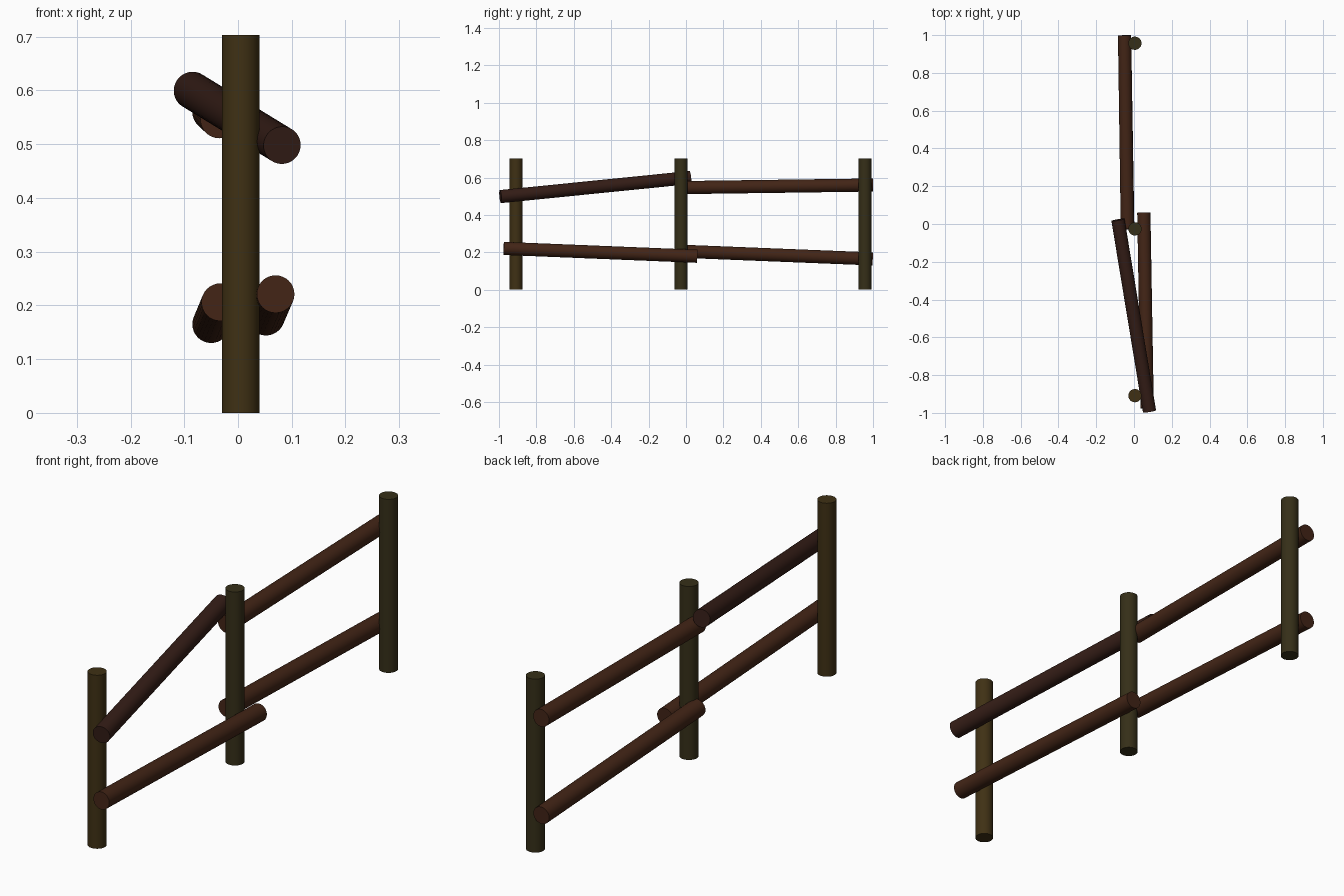
import bpy
import math
from mathutils import Vector

if "Cube" in bpy.data.objects:
    bpy.data.objects.remove(bpy.data.objects["Cube"])

RADIUS = 0.035
HEIGHT = 0.703
POST_X = 0.005


def material(name, rgb):
    mat = bpy.data.materials.new(name)
    mat.diffuse_color = (*rgb, 1.0)
    mat.use_nodes = True
    mat.node_tree.nodes["Principled BSDF"].inputs["Base Color"].default_value = mat.diffuse_color
    return mat


def log(name, start, end, mat):
    """Round timber between two end-cap centres."""
    a, b = Vector(start), Vector(end)
    axis = b - a
    bpy.ops.mesh.primitive_cylinder_add(vertices=32, radius=RADIUS, depth=axis.length)
    obj = bpy.context.object
    obj.name = name
    obj.location = (a + b) / 2
    obj.rotation_euler = axis.to_track_quat('Z', 'Y').to_euler()
    obj.data.materials.append(mat)
    bpy.ops.object.shade_smooth_by_angle(angle=math.radians(40))
    return obj


warm_post = material("warm_post_wood", (0.050, 0.030, 0.007))
green_post = material("green_post_wood", (0.036, 0.028, 0.009))
red_rail = material("red_rail_wood", (0.055, 0.018, 0.008))
dark_rail = material("dark_rail_wood", (0.034, 0.012, 0.008))

# Upright posts
for name, y, mat in (("front_post", -0.909, warm_post),
                     ("middle_post", -0.026, green_post),
                     ("back_post", 0.957, green_post)):
    log(name, (POST_X, y, 0), (POST_X, y, HEIGHT), mat)

# Rails, two per bay; the upper front one has slipped
log("front_upper_rail", (0.082, -0.992, 0.498), (-0.085, 0.022, 0.600), dark_rail)
log("front_lower_rail", (0.070, -0.975, 0.221), (0.052, 0.060, 0.179), red_rail)
log("back_upper_rail", (-0.035, -0.027, 0.546), (-0.050, 0.999, 0.560), red_rail)
log("back_lower_rail", (-0.033, -0.027, 0.206), (-0.050, 0.998, 0.165), red_rail)
